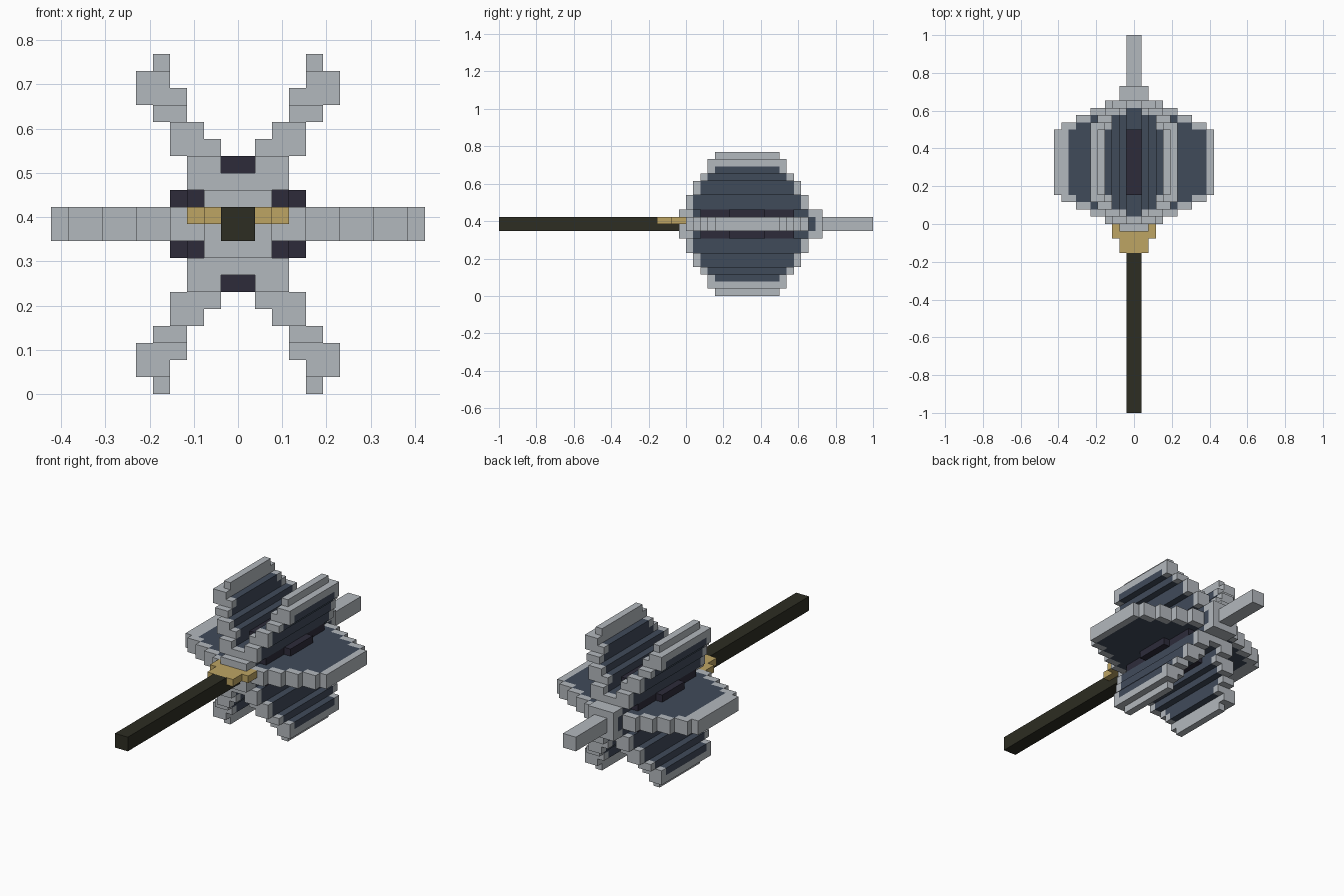
import bpy, bmesh
from mathutils import Vector

if "Cube" in bpy.data.objects:
    bpy.data.objects.remove(bpy.data.objects["Cube"], do_unlink=True)

U = 2 / 52  # size of one block
COLOURS = {
    "steel": (0.45, 0.48, 0.51),
    "slate_blue": (0.051, 0.069, 0.102),
    "dark_core": (0.026, 0.024, 0.042),
    "dark_wood": (0.026, 0.026, 0.016),
    "gold": (0.515, 0.376, 0.127),
}
NAMES = list(COLOURS)
mats = []
for name, rgb in COLOURS.items():
    m = bpy.data.materials.new(name)
    m.use_nodes = True
    m.diffuse_color = (*rgb, 1)
    m.node_tree.nodes["Principled BSDF"].inputs["Base Color"].default_value = (*rgb, 1)
    mats.append(m)

cells = {}  # block position -> (part, colour)


def fill(part, colour, xs, ys, zs):
    for x in range(*xs):
        for y in range(*ys):
            for z in range(*zs):
                cells[x, y, z] = (part, NAMES.index(colour))


def mirrored(lo, hi, sign):
    return (lo, hi) if sign > 0 else (-hi, -lo)


def panel(part, xs, zs, front, back, inset=1):
    """Steel slab with a blue middle; inset=0 leaves it all steel."""
    fill(part, "steel", xs, (front, back), zs)
    if inset:
        fill(part, "slate_blue", xs, (front + inset, back - inset), zs)


# Horizontal flange: stepped plate, narrowing outward
for sx, side in ((1, "left"), (-1, "right")):
    part = side + "_flange"
    for x0, x1, front, back in ((0, 2, -1, 19), (2, 4, 0, 17), (4, 6, 1, 16),
                                (6, 8, 2, 15), (8, 10, 3, 14), (10, 11, 4, 13)):
        panel(part, mirrored(x0, x1, sx), (-1, 1), front, back, 1 if x0 < 10 else 0)
    if sx < 0:
        fill(part, "steel", (-10, -9), (3, 14), (-1, 1))

# Upper and lower diagonal flanges, one stepped row at a time
ROWS = ((2, 0, 3, 0, 17), (3, 1, 3, 0, 17), (4, 1, 4, 1, 16), (5, 2, 4, 1, 16),
        (6, 3, 5, 2, 15), (7, 3, 6, 3, 14), (8, 4, 6, 3, 14), (9, 4, 5, 4, 13))
for sz, level in ((1, "upper"), (-1, "lower")):
    for sx, side in ((1, "left"), (-1, "right")):
        for z, x0, x1, front, back in ROWS:
            panel(f"{level}_{side}_flange", mirrored(x0, x1, sx),
                  mirrored(z, z + 1, sz), front, back, 1 if z < 8 else 0)
        # Dark ridges beside the core
        for x, front, back in ((2, 2, 15), (3, 6, 11)):
            fill("side_ridges", "dark_core", mirrored(x, x + 1, sx),
                 (front, back), mirrored(1, 2, sz))
    # Core joining the flanges, with a dark ridge in the valley
    panel("head_core", (-2, 2), mirrored(1, 2, sz), -1, 19, 2)
    fill("valley_ridges", "dark_core", (-1, 1), (4, 13), mirrored(3, 4, sz))

# Shaft, rear spike and collar
fill("handle", "dark_wood", (-1, 1), (-26, -1), (-1, 1))
fill("rear_spike", "steel", (-1, 1), (19, 26), (-1, 1))
fill("collar", "gold", (-2, 2), (-4, -1), (0, 1))
for sx in (1, -1):
    fill("collar", "gold", mirrored(2, 3, sx), (-2, 0), (0, 1))

# Turn each part's exposed block sides into a mesh
for part in sorted({p for p, _ in cells.values()}):
    bm = bmesh.new()
    for pos, (owner, colour) in cells.items():
        if owner != part:
            continue
        centre = Vector(pos) + Vector((0.5, 0.5, 0.5))
        for axis in range(3):
            for s in (1, -1):
                n = Vector((0, 0, 0))
                n[axis] = s
                if tuple(int(a + b) for a, b in zip(pos, n)) in cells:
                    continue
                a = Vector((0, 0, 0))
                a[(axis + 1) % 3] = 0.5
                b = n.cross(a)
                c = centre + n * 0.5
                ring = [c + a + b, c - a + b, c - a - b, c + a - b]
                face = bm.faces.new([bm.verts.new((v + Vector((0, 0, 10))) * U) for v in ring])
                face.material_index = colour
    bmesh.ops.remove_doubles(bm, verts=bm.verts, dist=U * 0.01)
    bmesh.ops.dissolve_limit(bm, angle_limit=0.01, verts=bm.verts, edges=bm.edges,
                             delimit={"MATERIAL"})
    mesh = bpy.data.meshes.new(part)
    for m in mats:
        mesh.materials.append(m)
    bm.to_mesh(mesh)
    bm.free()
    bpy.context.collection.objects.link(bpy.data.objects.new(part, mesh))
